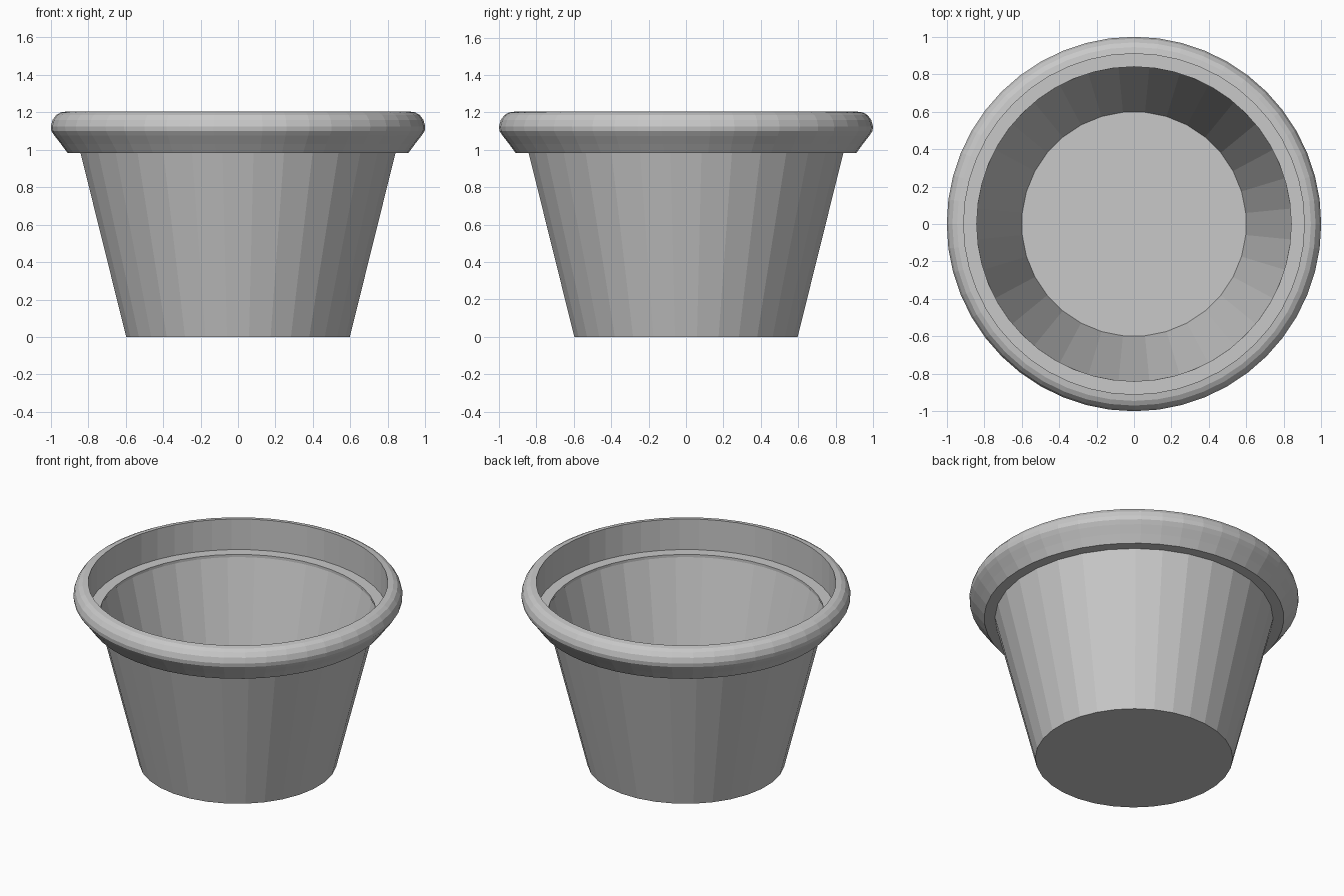
import bpy
import bmesh
import math

cube = bpy.data.objects.get("Cube")
if cube:
    bpy.data.objects.remove(cube, do_unlink=True)

# Single plain grey
grey = bpy.data.materials.new("light grey")
grey.use_nodes = True
colour = (0.58, 0.58, 0.58, 1)
grey.diffuse_color = colour
grey.node_tree.nodes["Principled BSDF"].inputs["Base Color"].default_value = colour


def lathe(name, profile, sides, closed=False, floor=False, turn=0.0):
    """Revolve (radius, height) points around z; sides stay flat-shaded."""
    bm = bmesh.new()
    rings = []
    for r, z in profile:
        ring = []
        for i in range(sides):
            a = math.tau * (i + turn) / sides
            ring.append(bm.verts.new((r * math.cos(a), r * math.sin(a), z)))
        rings.append(ring)
    pairs = list(zip(rings, rings[1:]))
    if closed:
        pairs.append((rings[-1], rings[0]))
    for low, high in pairs:
        for i in range(sides):
            j = (i + 1) % sides
            bm.faces.new((low[i], low[j], high[j], high[i]))
    if floor:
        bm.faces.new(rings[0][::-1])
    mesh = bpy.data.meshes.new(name)
    bm.to_mesh(mesh)
    bm.free()
    mesh.materials.append(grey)
    obj = bpy.data.objects.new(name, mesh)
    bpy.context.collection.objects.link(obj)
    return obj


# Tapered thin-walled body with a flat floor
lathe("pot_body", [(0.6, 0), (0.845, 0.982)], 32, floor=True, turn=0.5)

# Rounded rim: thin ledge, bulging outside, upright inner wall
rim_profile = [
    (0.84, 0.982), (0.91, 0.982), (0.945, 1.03), (0.98, 1.075),
    (0.997, 1.1), (1.0, 1.125), (0.99, 1.16), (0.97, 1.187),
    (0.945, 1.2), (0.91, 1.205), (0.91, 1.0), (0.84, 1.0),
]
lathe("pot_rim", rim_profile, 48, closed=True)
